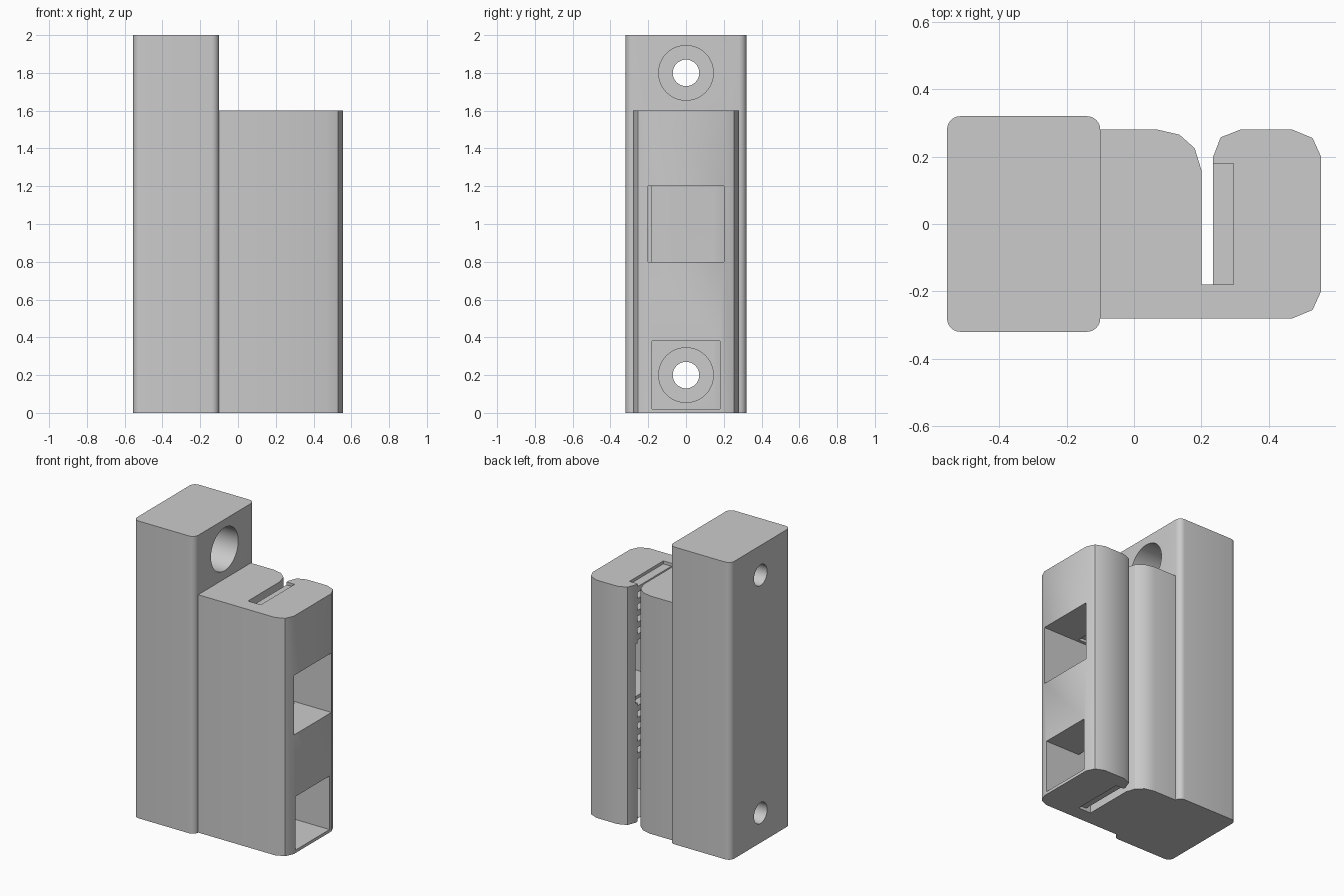
import bpy, bmesh, math
from mathutils import Matrix, Vector

cube = bpy.data.objects.get("Cube")
if cube:
    bpy.data.objects.remove(cube, do_unlink=True)

grey = bpy.data.materials.new("plain_grey")
grey.use_nodes = True
colour = (0.6, 0.6, 0.6, 1)
grey.diffuse_color = colour
grey.node_tree.nodes["Principled BSDF"].inputs["Base Color"].default_value = colour


def add_object(name, bm):
    bmesh.ops.recalc_face_normals(bm, faces=bm.faces[:])
    mesh = bpy.data.meshes.new(name)
    bm.to_mesh(mesh)
    bm.free()
    mesh.materials.append(grey)
    obj = bpy.data.objects.new(name, mesh)
    bpy.context.collection.objects.link(obj)
    return obj


def prism(name, points, height):
    bm = bmesh.new()
    face = bm.faces.new([bm.verts.new((x, y, 0)) for x, y in points])
    top = bmesh.ops.extrude_face_region(bm, geom=[face])["geom"]
    verts = [v for v in top if isinstance(v, bmesh.types.BMVert)]
    bmesh.ops.translate(bm, verts=verts, vec=(0, 0, height))
    return add_object(name, bm)


def box(name, low, high):
    lo, hi = Vector(low), Vector(high)
    bm = bmesh.new()
    place = Matrix.Translation((lo + hi) / 2) @ Matrix.Diagonal((*(hi - lo), 1))
    bmesh.ops.create_cube(bm, size=1, matrix=place)
    return add_object(name, bm)


def rod(name, radius, x0, x1, z):
    bm = bmesh.new()
    place = Matrix.Translation(((x0 + x1) / 2, 0, z)) @ Matrix.Rotation(math.pi / 2, 4, "Y")
    bmesh.ops.create_cone(bm, cap_ends=True, segments=48, radius1=radius,
                          radius2=radius, depth=x1 - x0, matrix=place)
    return add_object(name, bm)


def combine(target, tool, operation):
    mod = target.modifiers.new(operation, "BOOLEAN")
    mod.operation, mod.object, mod.solver = operation, tool, "EXACT"
    bpy.context.view_layer.objects.active = target
    bpy.ops.object.modifier_apply(modifier=mod.name)
    bpy.data.objects.remove(tool, do_unlink=True)


# Tall mounting block with rounded upright edges
r = 0.04
outline = []
for i, (cx, cy) in enumerate([(-0.10 - r, 0.32 - r), (-0.555 + r, 0.32 - r),
                              (-0.555 + r, r - 0.32), (-0.10 - r, r - 0.32)]):
    for k in range(7):
        a = math.pi / 2 * (i + k / 6)
        outline.append((cx + r * math.cos(a), cy + r * math.sin(a)))
body = prism("clamp_body", outline, 2)

# Shorter clamp block, split by a slot open to the back
clamp = prism("clamp_block", [
    (-0.2, -0.28), (0.47, -0.28), (0.53, -0.255), (0.555, -0.2), (0.555, 0.2),
    (0.53, 0.255), (0.47, 0.28), (0.315, 0.28), (0.257, 0.257), (0.235, 0.2),
    (0.235, -0.18), (0.2, -0.18), (0.2, 0.16), (0.18, 0.225), (0.135, 0.265),
    (0.07, 0.28), (-0.2, 0.28)], 1.6)
combine(body, clamp, "UNION")

# Belt tooth notches along the slot
for k in range(21):
    z = 0.08 * k
    combine(body, box("notch", (0.22, -0.18, z - 0.02), (0.295, 0.18, z + 0.02)), "DIFFERENCE")

# Middle and lower windows through to the slot
combine(body, box("middle_window", (0.21, -0.2, 0.8), (0.7, 0.2, 1.2)), "DIFFERENCE")
combine(body, box("lower_window", (0.21, -0.18, 0.02), (0.7, 0.18, 0.38)), "DIFFERENCE")

# Counterbored screw holes
for z in (0.2, 1.8):
    combine(body, rod("counterbore", 0.145, -0.4, 0.21, z), "DIFFERENCE")
    combine(body, rod("screw_hole", 0.07, -0.7, -0.3, z), "DIFFERENCE")

bpy.ops.object.select_all(action="DESELECT")
body.select_set(True)
bpy.context.view_layer.objects.active = body
bpy.ops.object.shade_smooth_by_angle(angle=math.radians(30))
